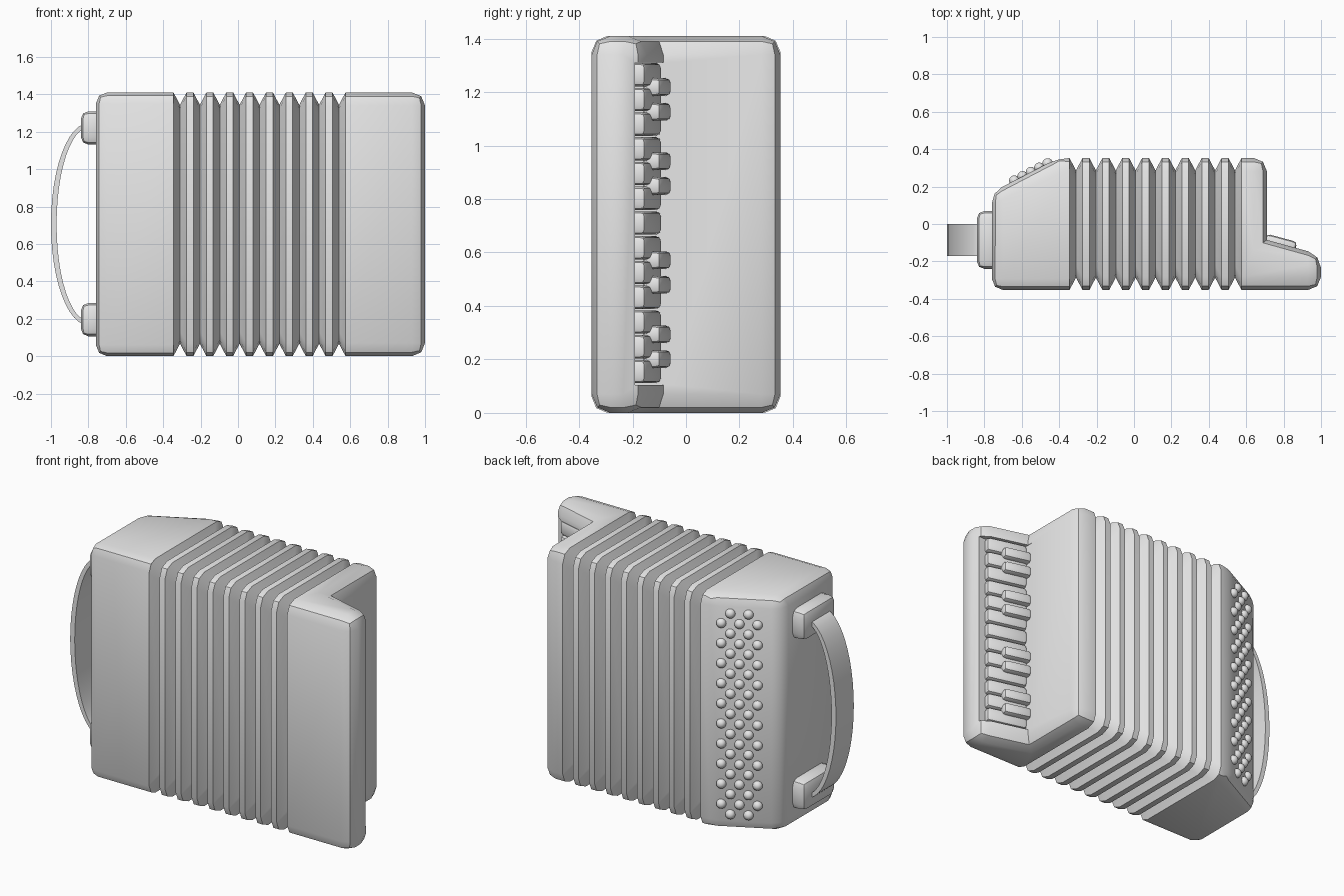
import bpy, bmesh, math
from mathutils import Matrix, Vector

if "Cube" in bpy.data.objects:
    bpy.data.objects.remove(bpy.data.objects["Cube"])

H, D, R = 1.41, 0.353, 0.07          # height, half depth, corner radius
LEFT_IN, RIGHT_IN = -0.345, 0.575    # planes where the bellows meet the bodies

grey = bpy.data.materials.new("light_grey")
grey.use_nodes = True
grey.diffuse_color = (0.8, 0.8, 0.8, 1)
for node in grey.node_tree.nodes:
    if node.type == 'BSDF_PRINCIPLED':
        node.inputs["Base Color"].default_value = grey.diffuse_color


def finish(name, bm):
    """Turn a bmesh into a smooth-shaded object with sharp edges kept."""
    bmesh.ops.recalc_face_normals(bm, faces=bm.faces)
    mesh = bpy.data.meshes.new(name)
    bm.to_mesh(mesh)
    bm.free()
    mesh.materials.append(grey)
    obj = bpy.data.objects.new(name, mesh)
    bpy.context.collection.objects.link(obj)
    smooth(obj)
    return obj


def activate(obj):
    for other in bpy.context.selected_objects:
        other.select_set(False)
    obj.select_set(True)
    bpy.context.view_layer.objects.active = obj


def smooth(obj):
    activate(obj)
    bpy.ops.object.shade_smooth_by_angle(angle=math.radians(35))


def bevel(bm, edges, width, segments):
    bmesh.ops.bevel(bm, geom=edges, offset=width, segments=segments,
                    profile=0.5, affect='EDGES', clamp_overlap=True)


def body(name, outline, inner_x, concave=None):
    """Extrude a plan outline upward and round all but the bellows side."""
    bm = bmesh.new()
    base = bm.faces.new([bm.verts.new((x, y, 0)) for x, y in outline])
    top = bmesh.ops.extrude_face_region(bm, geom=[base])["geom"]
    bmesh.ops.translate(bm, vec=(0, 0, H),
                        verts=[v for v in top if isinstance(v, bmesh.types.BMVert)])
    bmesh.ops.recalc_face_normals(bm, faces=bm.faces)

    def rounded(edge):
        a, b = (v.co for v in edge.verts)
        if abs(a.x - inner_x) < 1e-4 and abs(b.x - inner_x) < 1e-4:
            return False
        if concave and all((v.xy - Vector(concave)).length < 1e-4 for v in (a, b)):
            return False
        return True

    bevel(bm, [e for e in bm.edges if rounded(e)], R, 2)
    return finish(name, bm)


def block(name, size, loc, turn=0, width=0.0, segments=1):
    """Box turned about z with bevelled edges."""
    bm = bmesh.new()
    bmesh.ops.create_cube(bm, size=1, matrix=Matrix.Diagonal((*size, 1)))
    if width:
        bevel(bm, bm.edges[:], width, segments)
    bm.transform(Matrix.Translation(loc) @ Matrix.Rotation(turn, 4, 'Z'))
    return finish(name, bm)


# Button-side body, with a slanted back corner
body("button_body", [(LEFT_IN, -D), (LEFT_IN, D), (-0.405, D),
                     (-0.76, 0.17), (-0.76, -D)], LEFT_IN)

# Keyboard-side body, with a sloping shelf and a recess for the keys
root = (0.71, -0.085)
keyboard = body("keyboard_body", [(RIGHT_IN, -D), (1, -D), (1, -0.165), root,
                                  (0.71, D), (RIGHT_IN, D)], RIGHT_IN, root)
cutter = block("recess_cutter", (0.4, 0.14, 1.205), (0.908, -0.12, 0.7075))
cutter.hide_render = True
cut = keyboard.modifiers.new("recess", 'BOOLEAN')
cut.operation = 'DIFFERENCE'
cut.solver = 'EXACT'
cut.object = cutter
activate(keyboard)
bpy.ops.object.modifier_apply(modifier=cut.name)
bpy.data.objects.remove(cutter)
smooth(keyboard)


# Bellows: rounded rectangle rings, full size at folds and inset at valleys
def ring(bm, x, inset):
    points = []
    hy, hz = D - inset - R, H / 2 - inset - R
    for i, (sy, sz) in enumerate(((1, 1), (-1, 1), (-1, -1), (1, -1))):
        for k in range(3):
            a = math.pi / 2 * (i + k / 2)
            points.append(bm.verts.new((x, sy * hy + R * math.cos(a),
                                        H / 2 + sz * hz + R * math.sin(a))))
    return points


bm = bmesh.new()
folds, slope = 9, 0.035
pitch = (RIGHT_IN - LEFT_IN - 2 * slope) / (folds - 1)
rings = []
for i in range(folds):
    valley = LEFT_IN + slope + i * pitch
    rings += [ring(bm, valley - slope, 0), ring(bm, valley, 0.066),
              ring(bm, valley + slope, 0)]
for a, b in zip(rings, rings[1:]):
    for k in range(len(a)):
        n = (k + 1) % len(a)
        bm.faces.new((a[k], a[n], b[n], b[k]))
finish("bellows", bm)

# Piano keys, sloping with the shelf
tilt = math.radians(-15)
key_pitch = 0.0925
for i in range(13):
    z = 0.155 + i * key_pitch
    block(f"white_key_{i + 1}", (0.25, 0.075, 0.087), (0.822, -0.157, z), tilt, 0.02, 2)
    if i in (0, 1, 3, 4, 7, 8, 10, 11):
        block(f"black_key_{i + 1}", (0.17, 0.07, 0.066),
              (0.782, -0.108, z + key_pitch / 2), tilt, 0.02, 2)

# Round buttons in staggered columns on the slanted face
bm = bmesh.new()
for col in range(5):
    x = -0.64 + col * 0.0445
    y = D + (x + 0.405) * (D - 0.17) / 0.355
    count = 10 + col % 2
    for row in range(count):
        z = H / 2 + (row - (count - 1) / 2) * 0.121
        bmesh.ops.create_uvsphere(bm, u_segments=16, v_segments=8, radius=0.028,
                                  matrix=Matrix.Translation((x, y, z)))
finish("buttons", bm)

# Hand strap: a flat band bent into half an ellipse, held by two pads
for name, z in (("lower_strap_pad", 0.195), ("upper_strap_pad", 1.22)):
    block(name, (0.14, 0.31, 0.178), (-0.77, -0.085, z), 0, 0.04, 2)

bm = bmesh.new()
steps = 24
sections = []
for i in range(steps + 1):
    a = math.pi * (i / steps - 0.5)
    section = []
    for rx, rz, y in ((0.2, 0.54, -0.17), (0.2, 0.54, 0),
                      (0.17, 0.515, 0), (0.17, 0.515, -0.17)):
        section.append(bm.verts.new((-0.8 - rx * math.cos(a), y,
                                     H / 2 + rz * math.sin(a))))
    sections.append(section)
for a, b in zip(sections, sections[1:]):
    for k in range(4):
        n = (k + 1) % 4
        bm.faces.new((a[k], a[n], b[n], b[k]))
bm.faces.new(sections[0])
bm.faces.new(sections[-1])
finish("hand_strap", bm)
